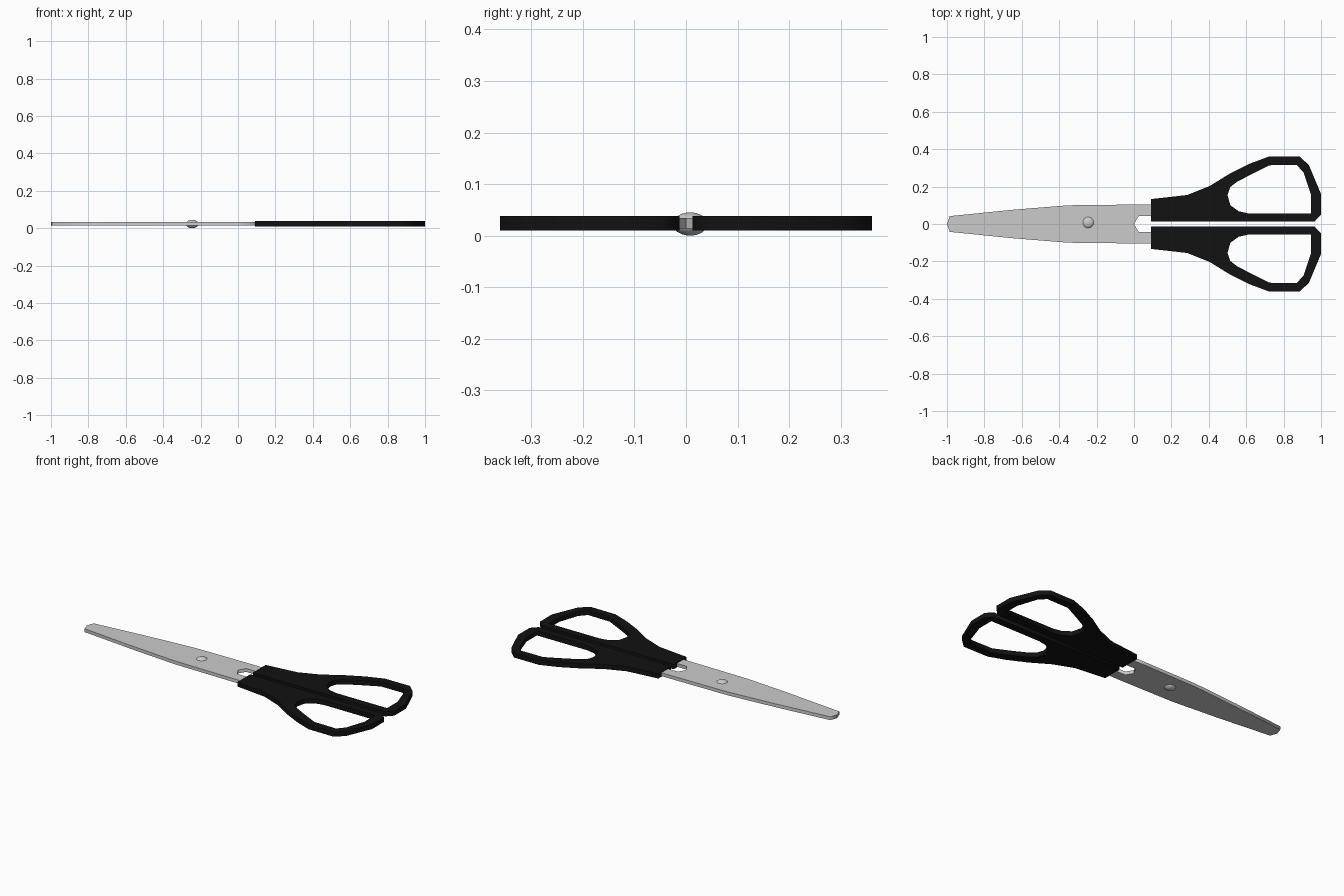
import bpy

if "Cube" in bpy.data.objects:
    bpy.data.objects.remove(bpy.data.objects["Cube"])

black = bpy.data.materials.new("black_plastic")
black.diffuse_color = (0.006, 0.006, 0.006, 1)
black.use_nodes = True
black.node_tree.nodes["Principled BSDF"].inputs["Base Color"].default_value = black.diffuse_color


def plate(name, outlines, side, z_low, z_high, material=None):
    """Flat plate from an outline plus optional hole outlines; side mirrors in y."""
    curve = bpy.data.curves.new(name, 'CURVE')
    curve.dimensions = '2D'
    curve.fill_mode = 'BOTH'
    curve.extrude = (z_high - z_low) / 2
    for points in outlines:
        spline = curve.splines.new('POLY')
        spline.points.add(len(points) - 1)
        for p, (x, y) in zip(spline.points, points):
            p.co = (x, y * side, 0, 1)
        spline.use_cyclic_u = True
    obj = bpy.data.objects.new(name, curve)
    obj.location.z = (z_low + z_high) / 2
    bpy.context.collection.objects.link(obj)
    bpy.ops.object.select_all(action='DESELECT')
    obj.select_set(True)
    bpy.context.view_layer.objects.active = obj
    bpy.ops.object.convert(target='MESH')
    obj = bpy.context.object
    obj.name = name
    if material:
        obj.data.materials.append(material)
    return obj


# Half blade with the notch in front of the handle
blade = [(-1, 0), (-0.985, 0.042), (-0.65, 0.076), (-0.35, 0.1), (0, 0.104),
         (0.12, 0.104), (0.12, 0.042), (0.025, 0.042), (0, 0)]

# Handle outline and finger hole
handle = [(0.09, 0.013), (0.09, 0.133), (0.285, 0.155), (0.405, 0.203),
          (0.51, 0.268), (0.62, 0.323), (0.72, 0.36), (0.885, 0.361),
          (0.935, 0.315), (1, 0.16), (1, 0.05), (0.965, 0.013)]
hole = [(0.5, 0.155), (0.515, 0.198), (0.55, 0.225), (0.62, 0.262), (0.725, 0.314),
        (0.87, 0.316), (0.907, 0.275), (0.947, 0.155), (0.947, 0.057),
        (0.61, 0.057), (0.56, 0.068), (0.515, 0.1)]

for label, side in (("left", 1), ("right", -1)):
    plate(label + "_blade", [blade], side, 0.014, 0.034)
    plate(label + "_handle", [handle, hole], side, 0.01, 0.038, black)

# Pivot rivet
bpy.ops.mesh.primitive_uv_sphere_add(segments=24, ring_count=12, radius=1,
                                     location=(-0.245, 0.008, 0.0225))
rivet = bpy.context.object
rivet.name = "pivot_rivet"
rivet.scale = (0.034, 0.034, 0.0225)
bpy.ops.object.shade_smooth()
